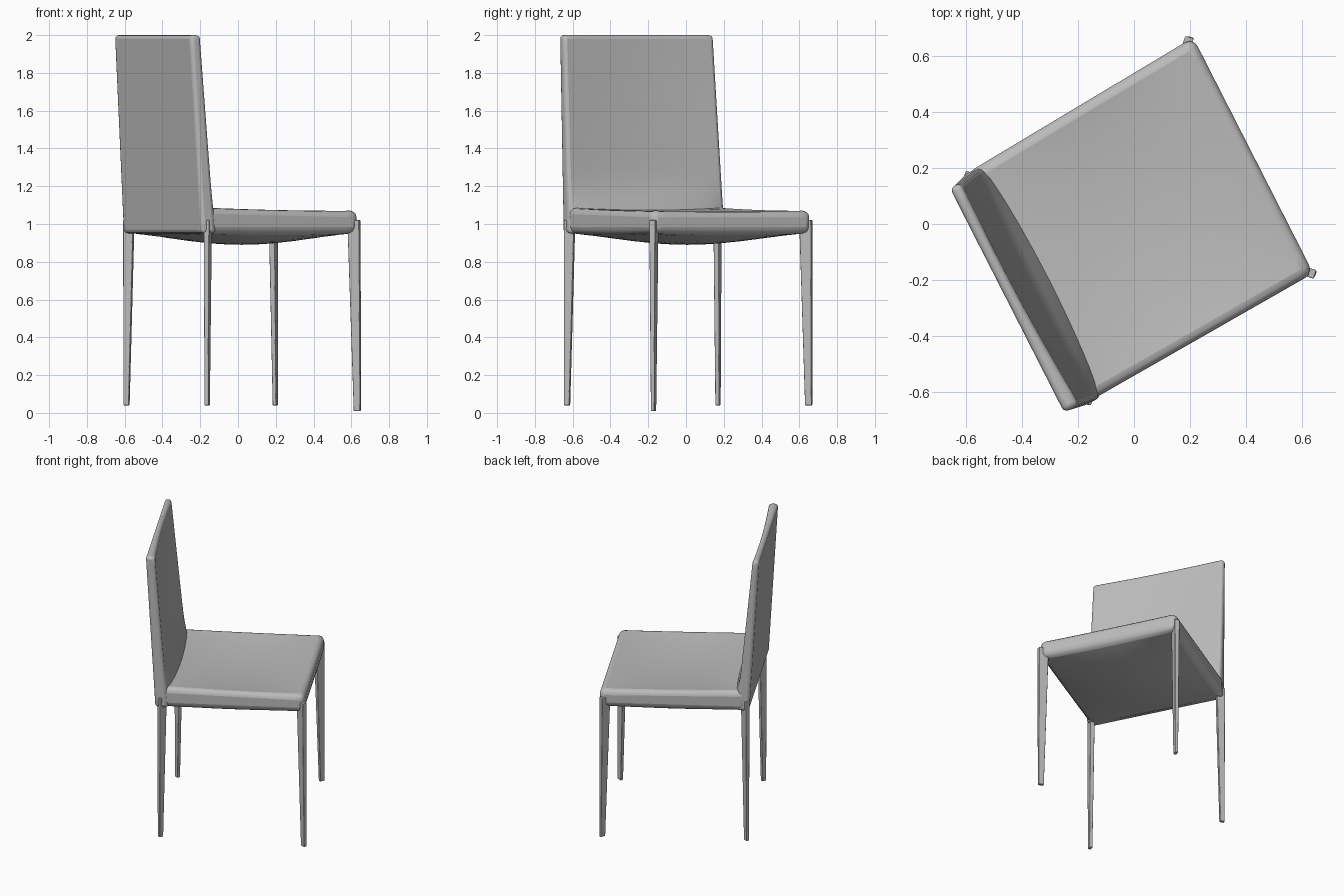
import bpy
import bmesh
import math
from mathutils import Matrix, Vector

cube = bpy.data.objects.get("Cube")
if cube:
    bpy.data.objects.remove(cube)

TURN = Matrix.Rotation(math.radians(27), 4, 'Z')

grey = bpy.data.materials.new("warm_grey")
grey.use_nodes = True
COLOUR = (0.5, 0.5, 0.5, 1)
grey.diffuse_color = COLOUR
grey.node_tree.nodes["Principled BSDF"].inputs["Base Color"].default_value = COLOUR


def lerp(a, b, t):
    return a + (b - a) * t


def finish(name, bm, bevel):
    """Turn a chair-space mesh (x forward, y left) into an object."""
    bmesh.ops.recalc_face_normals(bm, faces=bm.faces)
    bm.transform(TURN)
    mesh = bpy.data.meshes.new(name)
    bm.to_mesh(mesh)
    bm.free()
    mesh.materials.append(grey)
    obj = bpy.data.objects.new(name, mesh)
    bpy.context.collection.objects.link(obj)
    mod = obj.modifiers.new("soft_edges", 'BEVEL')
    mod.width = bevel
    mod.segments = 3
    mod.angle_limit = math.radians(50)
    bpy.context.view_layer.objects.active = obj
    obj.select_set(True)
    bpy.ops.object.shade_smooth_by_angle(angle=math.radians(25))
    obj.select_set(False)


def cushion(name, near, far, n, bevel):
    """Closed slab between two surfaces, each a function of (s, t) in 0..1."""
    bm = bmesh.new()
    sides = [[[bm.verts.new(f(i / n, j / n)) for j in range(n + 1)]
              for i in range(n + 1)] for f in (near, far)]
    for g in sides:
        for i in range(n):
            for j in range(n):
                bm.faces.new((g[i][j], g[i + 1][j], g[i + 1][j + 1], g[i][j + 1]))
    a, b = sides
    for k in range(n):
        for p, q in (((k, 0), (k + 1, 0)), ((k, n), (k + 1, n)),
                     ((0, k), (0, k + 1)), ((n, k), (n, k + 1))):
            bm.faces.new((a[p[0]][p[1]], a[q[0]][q[1]], b[q[0]][q[1]], b[p[0]][p[1]]))
    finish(name, bm, bevel)


def arch(s):
    return max(0, math.sin(math.pi * s))


def bulge(s, t):
    return (arch(s) * arch(t)) ** 0.8


# Seat: s runs back to front, t runs right to left
def seat_plan(s, t):
    return lerp(-0.45, 0.49, s), lerp(lerp(-0.492, -0.447, s), lerp(0.432, 0.497, s), t)


def seat_top(s, t):
    return (*seat_plan(s, t), lerp(1.088, 1.07, s) - 0.035 * bulge(s, t))


def seat_under(s, t):
    return (*seat_plan(s, t), 0.95 - 0.06 * bulge(s, t))


cushion("seat", seat_top, seat_under, 12, 0.035)


# Backrest: s runs right to left, t runs upward and leans back
def back_point(u, s, t):
    return u, lerp(lerp(-0.497, -0.486, t), lerp(0.432, 0.412, t), s), lerp(0.95, 2.0, t)


def back_front(s, t):
    fillet = 0.05 * max(0, 1 - max(0, t - 0.1) / 0.2) ** 2 * arch(s) ** 0.5
    edge = lerp(-0.385, lerp(-0.468, -0.485, s), t)
    return back_point(edge + fillet - 0.015 * arch(s) * arch(t * 0.75), s, t)


def back_rear(s, t):
    return back_point(lerp(-0.465, -0.528, t), s, t)


cushion("backrest", back_front, back_rear, 16, 0.02)


# Legs: tapered blades set diagonally, rising into the seat corners
def leg(name, foot, top, foot_z, foot_size, top_size):
    bm = bmesh.new()
    outward = Vector((math.copysign(1, foot[0]), math.copysign(1, foot[1]))).normalized()
    across = Vector((-outward.y, outward.x))
    rings = []
    for centre, z, (w, d) in ((foot, foot_z, foot_size), (top, 1.02, top_size)):
        corners = [Vector(centre) + outward * sx * w + across * sy * d
                   for sx, sy in ((-1, -1), (1, -1), (1, 1), (-1, 1))]
        rings.append([bm.verts.new((c.x, c.y, z)) for c in corners])
    low, high = rings
    bm.faces.new(low)
    bm.faces.new(high)
    for k in range(4):
        m = (k + 1) % 4
        bm.faces.new((low[k], low[m], high[m], high[k]))
    finish(name, bm, 0.004)


BACK_FOOT, BACK_TOP = (0.015, 0.011), (0.028, 0.015)
FRONT_FOOT, FRONT_TOP = (0.018, 0.010), (0.033, 0.016)
leg("back_left_leg", (-0.449, 0.419), (-0.439, 0.411), 0.04, BACK_FOOT, BACK_TOP)
leg("back_right_leg", (-0.431, -0.487), (-0.422, -0.476), 0.04, BACK_FOOT, BACK_TOP)
leg("front_left_leg", (0.471, 0.489), (0.455, 0.480), 0.04, FRONT_FOOT, FRONT_TOP)
leg("front_right_leg", (0.485, -0.440), (0.470, -0.430), 0.01, FRONT_FOOT, FRONT_TOP)
